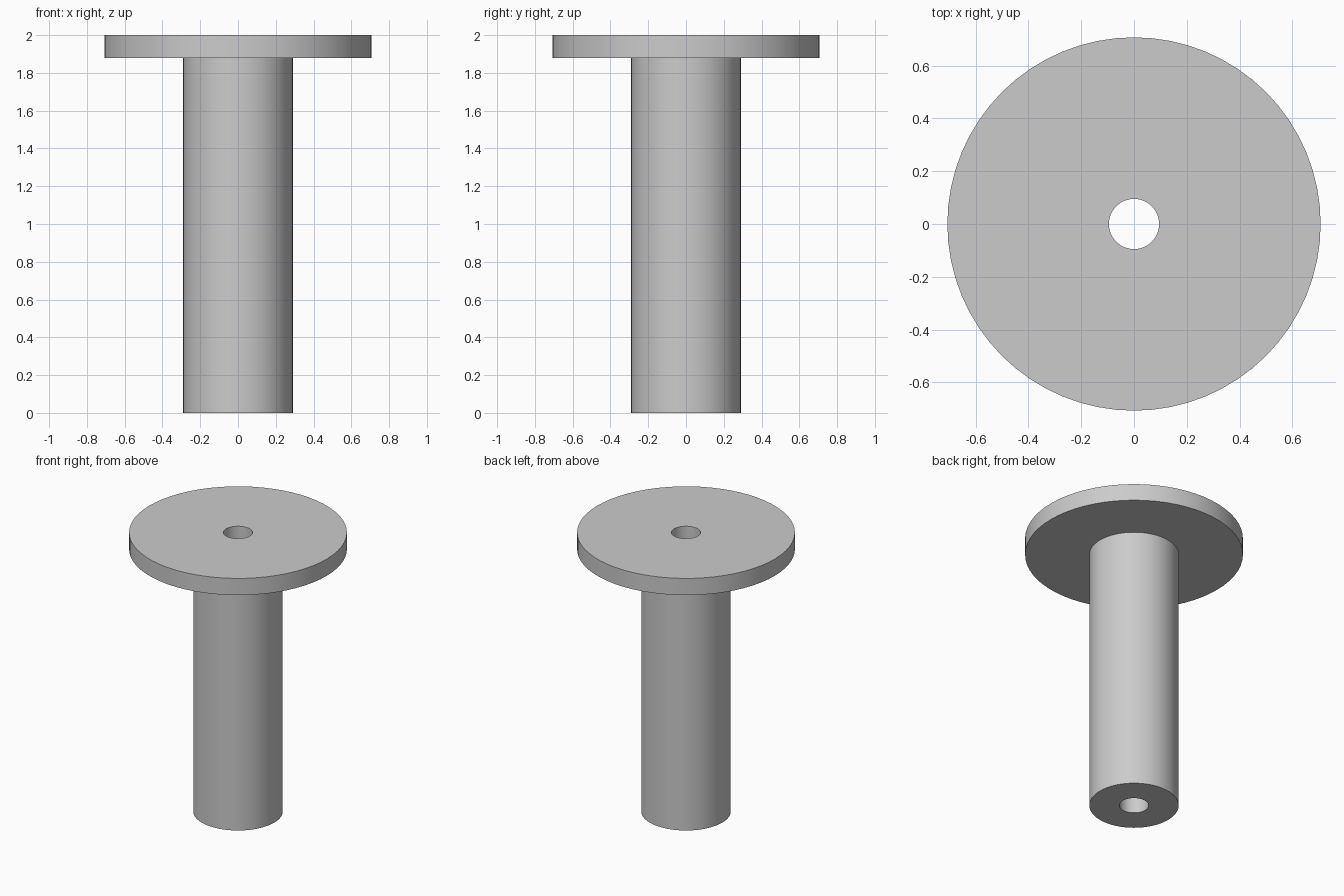
import bpy
import bmesh
import math
from mathutils import Vector

cube = bpy.data.objects.get("Cube")
if cube:
    bpy.data.objects.remove(cube, do_unlink=True)

SEGMENTS = 64
HEIGHT = 2.0
FLANGE_BOTTOM = 1.88
BORE_RADIUS = 0.095
SHAFT_RADIUS = 0.29
FLANGE_RADIUS = 0.707

grey = bpy.data.materials.new("plain_grey")
grey.use_nodes = True
colour = (0.6, 0.6, 0.6, 1.0)
grey.diffuse_color = colour
grey.node_tree.nodes["Principled BSDF"].inputs["Base Color"].default_value = colour


def lathe(name, profile, material):
    """Turn a closed (radius, height) profile around the z axis."""
    bm = bmesh.new()
    verts = [bm.verts.new((r, 0, z)) for r, z in profile]
    edges = [bm.edges.new((v, verts[(i + 1) % len(verts)]))
             for i, v in enumerate(verts)]
    bmesh.ops.spin(bm, geom=verts + edges, cent=Vector(), axis=Vector((0, 0, 1)),
                   angle=math.tau, steps=SEGMENTS, use_merge=False)
    bmesh.ops.remove_doubles(bm, verts=bm.verts[:], dist=0.0001)
    bmesh.ops.recalc_face_normals(bm, faces=bm.faces[:])
    mesh = bpy.data.meshes.new(name)
    bm.to_mesh(mesh)
    bm.free()
    mesh.materials.append(material)
    obj = bpy.data.objects.new(name, mesh)
    bpy.context.collection.objects.link(obj)
    bpy.ops.object.select_all(action="DESELECT")
    obj.select_set(True)
    bpy.context.view_layer.objects.active = obj
    bpy.ops.object.shade_smooth_by_angle(angle=math.radians(30))
    return obj


# Hollow shaft with a wide flange on top, bored right through
lathe("flanged_bushing", [
    (BORE_RADIUS, 0),
    (SHAFT_RADIUS, 0),
    (SHAFT_RADIUS, FLANGE_BOTTOM),
    (FLANGE_RADIUS, FLANGE_BOTTOM),
    (FLANGE_RADIUS, HEIGHT),
    (BORE_RADIUS, HEIGHT),
], grey)
